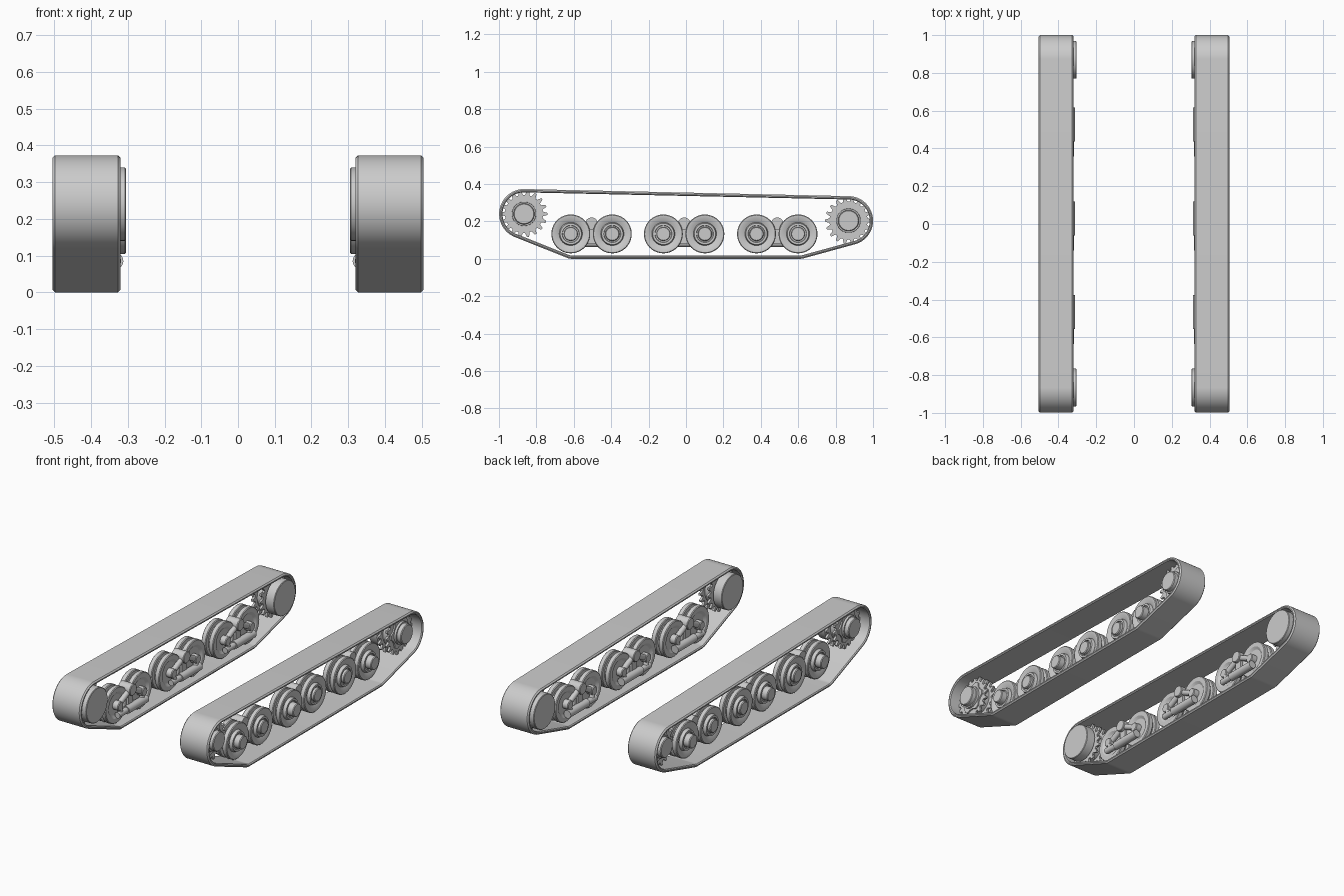
import bpy, bmesh
from math import sin, cos, pi, radians
from mathutils import Vector, Matrix

cube = bpy.data.objects.get("Cube")
if cube:
    bpy.data.objects.remove(cube)

steel = bpy.data.materials.new("plain grey")
steel.use_nodes = True
GREY = (0.6, 0.6, 0.6, 1)
steel.diffuse_color = GREY
steel.node_tree.nodes["Principled BSDF"].inputs["Base Color"].default_value = GREY


def finish(name, bm):
    """Turn a bmesh for the left side into an object mirrored to the right."""
    bmesh.ops.recalc_face_normals(bm, faces=bm.faces)
    mesh = bpy.data.meshes.new(name)
    bm.to_mesh(mesh)
    bm.free()
    mesh.materials.append(steel)
    ob = bpy.data.objects.new(name, mesh)
    bpy.context.collection.objects.link(ob)
    bpy.ops.object.select_all(action='DESELECT')
    bpy.context.view_layer.objects.active = ob
    ob.select_set(True)
    bpy.ops.object.shade_smooth_by_angle(angle=radians(32))
    ob.modifiers.new("both sides", 'MIRROR').use_mirror_merge = False
    return ob


def bridge(bm, loops, closed=False):
    n = len(loops[0])
    pairs = list(zip(loops, loops[1:] + loops[:1])) if closed else list(zip(loops, loops[1:]))
    for a, b in pairs:
        for i in range(n):
            j = (i + 1) % n
            bm.faces.new((a[i], a[j], b[j], b[i]))


def lathe(bm, y, z, profile, sides=40):
    """Solid turned about an axis along x; profile is (x, radius) pairs."""
    loops = [[bm.verts.new((x, y + r * cos(2 * pi * i / sides), z + r * sin(2 * pi * i / sides)))
              for i in range(sides)] for x, r in profile]
    bridge(bm, loops)
    bm.faces.new(loops[0])
    bm.faces.new(loops[-1])


def rod(bm, start, end, radius, sides=20):
    a, b = Vector(start), Vector(end)
    d = b - a
    matrix = Matrix.Translation((a + b) / 2) @ d.to_track_quat('Z', 'Y').to_matrix().to_4x4()
    bmesh.ops.create_cone(bm, cap_ends=True, segments=sides, radius1=radius,
                          radius2=radius, depth=d.length, matrix=matrix)


def box(bm, centre, size):
    matrix = Matrix.Translation(centre) @ Matrix.Diagonal((*size, 1))
    bmesh.ops.create_cube(bm, size=1, matrix=matrix)


def gear(bm, y, z, x0, x1, root, tip, teeth):
    shape = [(-0.34, root), (-0.13, tip), (0.13, tip), (0.34, root)]
    loops = []
    for x in (x0, x1):
        loops.append([bm.verts.new((x, y + r * cos(a), z + r * sin(a)))
                      for t in range(teeth) for off, r in shape
                      for a in [2 * pi * (t + off) / teeth]])
    bridge(bm, loops)
    for loop in loops:
        bm.faces.new(loop)


# Track band: a bevelled section swept round the taut loop over four circles
FRONT, REAR = (-0.866, 0.24), (0.869, 0.204)
circles = [(*FRONT, 0.133), (*REAR, 0.131), (-0.61, 0.07, 0.07), (0.61, 0.07, 0.07)]
section = [(0.320, 0.007), (0.327, 0), (0.498, 0), (0.505, 0.007),
           (0.505, 0.013), (0.500, 0.018), (0.325, 0.018), (0.320, 0.013)]
bm = bmesh.new()
rings = []
STEPS = 144
for i in range(STEPS):
    ny, nz = cos(2 * pi * i / STEPS), sin(2 * pi * i / STEPS)
    cy, cz, r = max(circles, key=lambda c: c[0] * ny + c[1] * nz + c[2])
    rings.append([bm.verts.new((x, cy + (r - d) * ny, cz + (r - d) * nz)) for x, d in section])
bridge(bm, rings, closed=True)
finish("track_band", bm)

# Road wheels: twin rims with a groove, dished outer face and a hub
WHEEL_Z = 0.133
bogies = [-0.505, -0.01, 0.488]
wheels = [y + s * 0.111 for y in bogies for s in (-1, 1)]
for n, y in enumerate(wheels):
    hub = 0.468 if n in (0, 2, 5) else 0.448
    bm = bmesh.new()
    lathe(bm, y, WHEEL_Z, [
        (0.362, 0.035), (0.362, 0.06), (0.352, 0.075), (0.352, 0.1), (0.356, 0.104),
        (0.378, 0.104), (0.382, 0.1), (0.382, 0.08), (0.400, 0.08), (0.400, 0.1),
        (0.404, 0.104), (0.426, 0.104), (0.430, 0.1), (0.430, 0.088), (0.418, 0.062),
        (0.436, 0.057), (0.436, 0.046), (0.430, 0.044), (0.430, 0.038),
        (hub - 0.004, 0.038), (hub, 0.034)])
    finish(f"road_wheel_{n + 1}", bm)

# Sprockets at both ends: toothed ring, notched plate, hub and inner drum
for name, (y, z) in (("front", FRONT), ("rear", REAR)):
    bm = bmesh.new()
    gear(bm, y, z, 0.425, 0.438, 0.102, 0.125, 18)
    gear(bm, y, z, 0.375, 0.388, 0.102, 0.125, 18)
    gear(bm, y, z, 0.438, 0.446, 0.075, 0.09, 6)
    lathe(bm, y, z, [(0.38, 0.085), (0.43, 0.085)])
    lathe(bm, y, z, [(0.43, 0.066), (0.458, 0.064), (0.458, 0.056), (0.481, 0.056), (0.485, 0.052)])
    finish(f"{name}_sprocket", bm)
    bm = bmesh.new()
    lathe(bm, y, z, [(0.305, 0.097), (0.308, 0.1), (0.36, 0.1), (0.37, 0.07), (0.38, 0.07)], 48)
    finish(f"{name}_drive_drum", bm)

# Suspension bogies: pivot, swing arms, axles and a damper tube
for n, y in enumerate(bogies):
    bm = bmesh.new()
    lathe(bm, y, 0.188, [(0.322, 0.018), (0.322, 0.03), (0.326, 0.033), (0.40, 0.033)], 28)
    box(bm, (0.355, y, 0.135), (0.03, 0.045, 0.11))
    for s in (-1, 1):
        axle = y + s * 0.111
        rod(bm, (0.345, y, 0.188), (0.345, axle, WHEEL_Z), 0.016)
        lathe(bm, axle, WHEEL_Z, [(0.326, 0.022), (0.33, 0.026), (0.365, 0.026)], 24)
        rod(bm, (0.342, axle, WHEEL_Z), (0.335, y + s * 0.095, 0.085), 0.014)
    rod(bm, (0.335, y - 0.13, 0.085), (0.335, y + 0.13, 0.085), 0.017)
    rod(bm, (0.335, y - 0.05, 0.085), (0.335, y + 0.13, 0.085), 0.023)
    finish(f"suspension_bogie_{n + 1}", bm)
